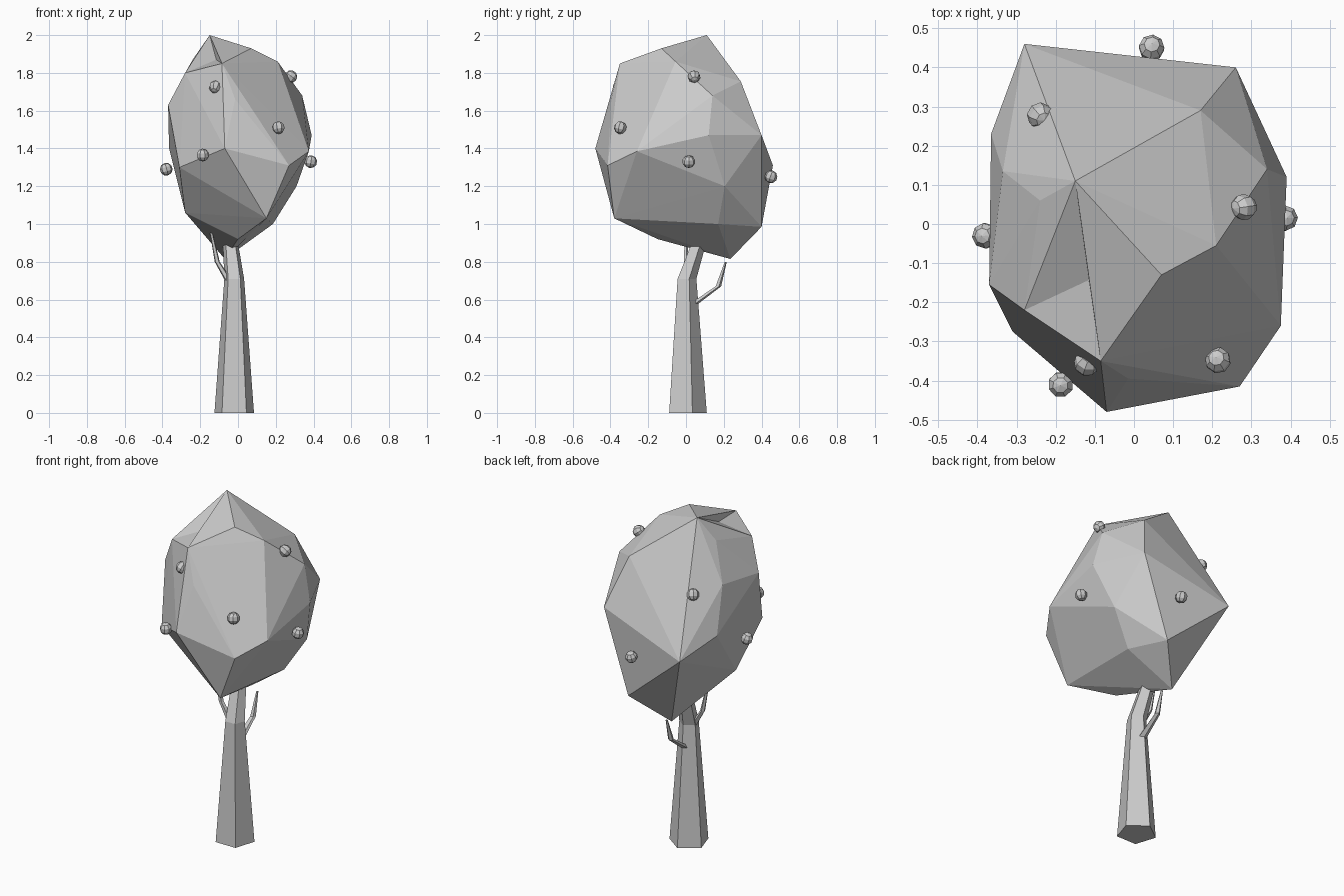
import bpy
import bmesh
import math
from mathutils import Vector

default_cube = bpy.data.objects.get("Cube")
if default_cube:
    bpy.data.objects.remove(default_cube, do_unlink=True)

grey = bpy.data.materials.new("plain grey")
grey.use_nodes = True
grey.diffuse_color = (0.6, 0.6, 0.6, 1)
grey.node_tree.nodes["Principled BSDF"].inputs["Base Color"].default_value = grey.diffuse_color


def make_object(name, bm):
    """Turn a bmesh into a flat-shaded grey object."""
    bmesh.ops.recalc_face_normals(bm, faces=bm.faces)
    mesh = bpy.data.meshes.new(name)
    bm.to_mesh(mesh)
    bm.free()
    mesh.materials.append(grey)
    obj = bpy.data.objects.new(name, mesh)
    bpy.context.collection.objects.link(obj)
    return obj


def make_limb(name, path, radii, sides):
    """Loft horizontal polygon rings along a path and cap both ends."""
    bm = bmesh.new()
    rings = []
    for centre, radius in zip(path, radii):
        ring = []
        for i in range(sides):
            angle = math.pi / 2 + math.tau * i / sides
            offset = Vector((math.cos(angle), math.sin(angle), 0)) * radius
            ring.append(bm.verts.new(Vector(centre) + offset))
        rings.append(ring)
    for low, high in zip(rings, rings[1:]):
        for i in range(sides):
            j = (i + 1) % sides
            bm.faces.new((low[i], low[j], high[j], high[i]))
    bm.faces.new(rings[0][::-1])
    bm.faces.new(rings[-1])
    return make_object(name, bm)


# Trunk and two thin branches
make_limb("trunk", [(-.02, 0, 0), (-.02, 0, .71), (-.04, .065, .9)], (.11, .055, .042), 5)
make_limb("back_branch", [(-.02, .03, .57), (-.02, .17, .67), (-.02, .21, .8)], (.025, .016, .006), 5)
make_limb("right_branch", [(-.05, 0, .7), (-.11, 0, .8), (-.145, 0, .97)], (.02, .014, .007), 5)

# Faceted crown: hull around its corners
crown_corners = [
    (-.15, .11, 2), (.07, -.13, 1.93), (.21, -.055, 1.86),
    (-.085, -.35, 1.85), (-.015, -.395, 1.66), (-.28, -.22, 1.8),
    (-.37, -.155, 1.63), (-.24, .06, 1.87), (-.07, -.48, 1.4),
    (-.31, -.275, 1.3), (.27, -.415, 1.31), (.375, -.26, 1.385),
    (.39, .12, 1.47), (.34, .14, 1.68), (.17, .29, 1.755),
    (.26, .4, 1.47), (-.28, .46, 1.31), (-.365, .23, 1.4),
    (-.335, .135, 1.66), (0, .217, 1.84), (.15, -.38, 1.03),
    (-.28, -.07, 1.06), (-.07, .235, .815), (.1, .4, .985),
    (0, -.15, .92), (.31, .205, 1.2), (.185, .17, 1),
]
bm = bmesh.new()
for corner in crown_corners:
    bm.verts.new(corner)
bmesh.ops.convex_hull(bm, input=bm.verts)
loose = [v for v in bm.verts if not v.link_faces]
bmesh.ops.delete(bm, geom=loose, context='VERTS')

# Dent beside the peak
dent = Vector((-.115, -.143, 1.87))
face = min(bm.faces, key=lambda f: (f.calc_center_median() - dent).length)
poked = bmesh.ops.poke(bm, faces=[face])
poked["verts"][0].co = dent
make_object("crown", bm)

# Small fruits on the crown
fruit_places = [
    (-.12, -.355, 1.725), (.214, -.348, 1.51), (-.187, -.41, 1.365), (-.38, -.03, 1.29),
    (.385, .015, 1.33), (.28, .043, 1.78), (.045, .45, 1.25), (-.24, .277, 1.63),
]
for number, place in enumerate(fruit_places, 1):
    bm = bmesh.new()
    bmesh.ops.create_uvsphere(bm, u_segments=8, v_segments=5, radius=.034)
    fruit = make_object(f"fruit_{number}", bm)
    fruit.location = place
    outward = Vector(place) - Vector((0, 0, 1.4))
    fruit.rotation_euler = outward.to_track_quat('X', 'Z').to_euler()
